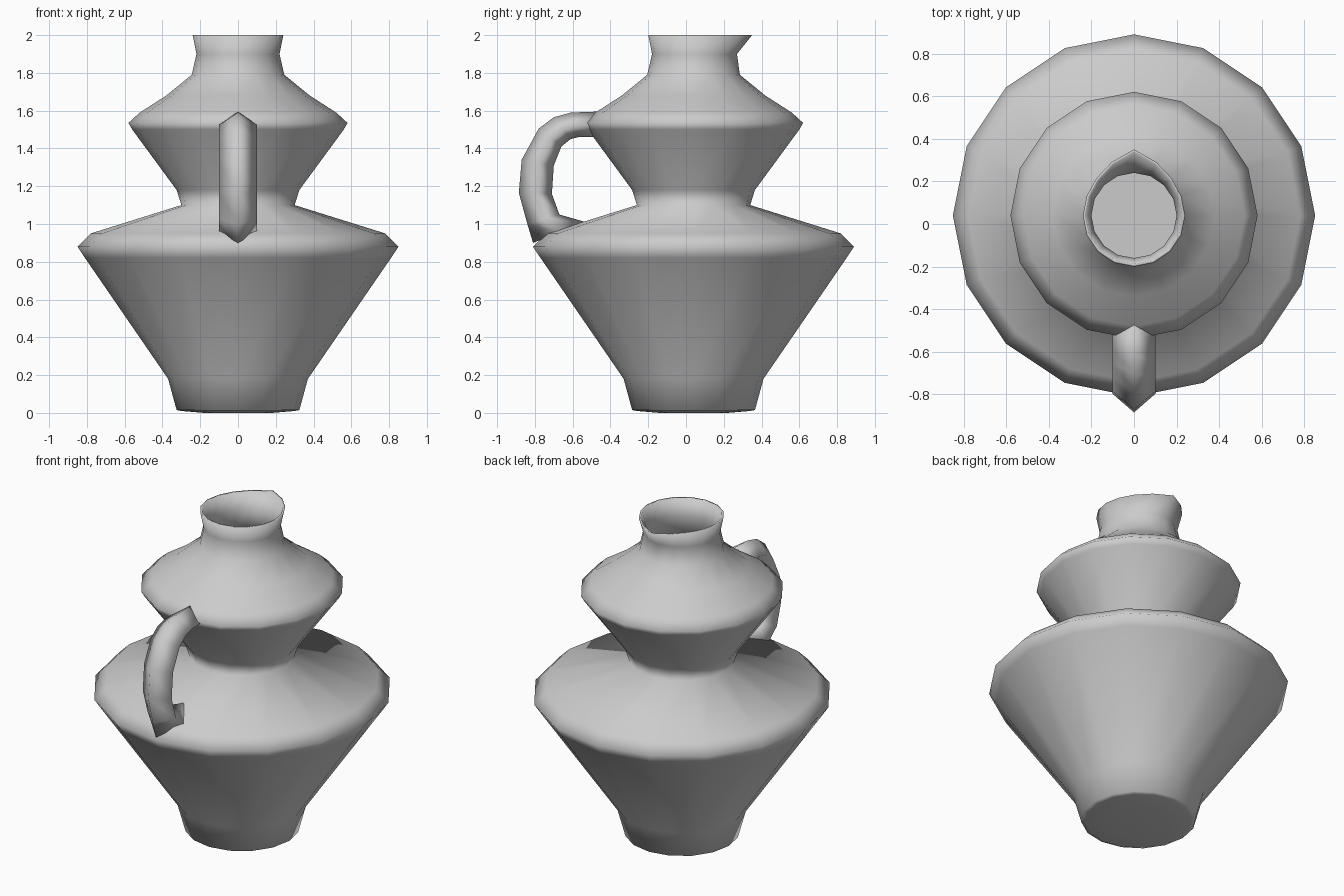
import bpy, bmesh
from math import sin, cos, pi

cube = bpy.data.objects.get("Cube")
if cube:
    bpy.data.objects.remove(cube, do_unlink=True)

SIDES = 16
AXIS_Y = 0.04

clay = bpy.data.materials.new("grey clay")
clay.use_nodes = True
clay.diffuse_color = (0.6, 0.6, 0.6, 1)
clay.node_tree.nodes["Principled BSDF"].inputs["Base Color"].default_value = (0.6, 0.6, 0.6, 1)


def bridge(bm, a, b):
    n = len(a)
    for i in range(n):
        bm.faces.new((a[i], a[(i + 1) % n], b[(i + 1) % n], b[i]))


def finish(bm, name):
    bmesh.ops.recalc_face_normals(bm, faces=bm.faces)
    for f in bm.faces:
        f.smooth = True
    mesh = bpy.data.meshes.new(name)
    bm.to_mesh(mesh)
    bm.free()
    mesh.materials.append(clay)
    obj = bpy.data.objects.new(name, mesh)
    bpy.context.collection.objects.link(obj)
    return obj


def ring(bm, r, z, lip=0.0):
    # Ring around the axis; lip pulls the back vertices out into a spout
    verts = []
    for i in range(SIDES):
        k = i - SIDES // 4
        rr = r + lip * {0: 1, 1: 0.45, 2: 0.12}.get(abs(k), 0)
        a = 2 * pi * i / SIDES
        verts.append(bm.verts.new((rr * cos(a), AXIS_Y + rr * sin(a), z)))
    return verts


# Two-tier vessel: outer wall, spouted rim, then inner wall and floor
outer = [(0.18, 0.0), (0.30, 0.01), (0.325, 0.015), (0.37, 0.18), (0.81, 0.82),
         (0.85, 0.88), (0.78, 0.95), (0.30, 1.10), (0.325, 1.18), (0.56, 1.50),
         (0.58, 1.535), (0.52, 1.59), (0.38, 1.68), (0.245, 1.79)]
inner = [(0.20, 1.90), (0.225, 1.79), (0.36, 1.66), (0.55, 1.53), (0.30, 1.18),
         (0.275, 1.10), (0.75, 0.94), (0.82, 0.88), (0.35, 0.18), (0.31, 0.04)]
bm = bmesh.new()
rings = [ring(bm, r, z) for r, z in outer]
rings += [ring(bm, 0.22, 1.90, 0.01), ring(bm, 0.24, 2.0, 0.07), ring(bm, 0.228, 2.0, 0.07)]
rings += [ring(bm, r, z) for r, z in inner]
for a, b in zip(rings, rings[1:]):
    bridge(bm, a, b)
bm.faces.new(rings[0])
bm.faces.new(rings[-1])
body = finish(bm, "vessel_body")
body.data.polygons[len(body.data.polygons) - 1].use_smooth = False

# Handle: diamond section swept between outer and inner side curves (y, z)
outside = [(-0.47, 1.595), (-0.61, 1.59), (-0.70, 1.565), (-0.78, 1.505),
           (-0.87, 1.34), (-0.885, 1.165), (-0.84, 1.00), (-0.81, 0.90)]
inside = [(-0.47, 1.46), (-0.57, 1.46), (-0.61, 1.45), (-0.66, 1.41),
          (-0.70, 1.31), (-0.71, 1.16), (-0.67, 1.05), (-0.53, 1.01)]
bm = bmesh.new()
sections = []
for (yo, zo), (yi, zi) in zip(outside, inside):
    ym, zm = (yo + yi) / 2, (zo + zi) / 2
    sections.append([bm.verts.new(p) for p in
                     ((0, yo, zo), (0.1, ym, zm), (0, yi, zi), (-0.1, ym, zm))])
for a, b in zip(sections, sections[1:]):
    bridge(bm, a, b)
bm.faces.new(sections[0])
bm.faces.new(sections[-1])
finish(bm, "handle")
